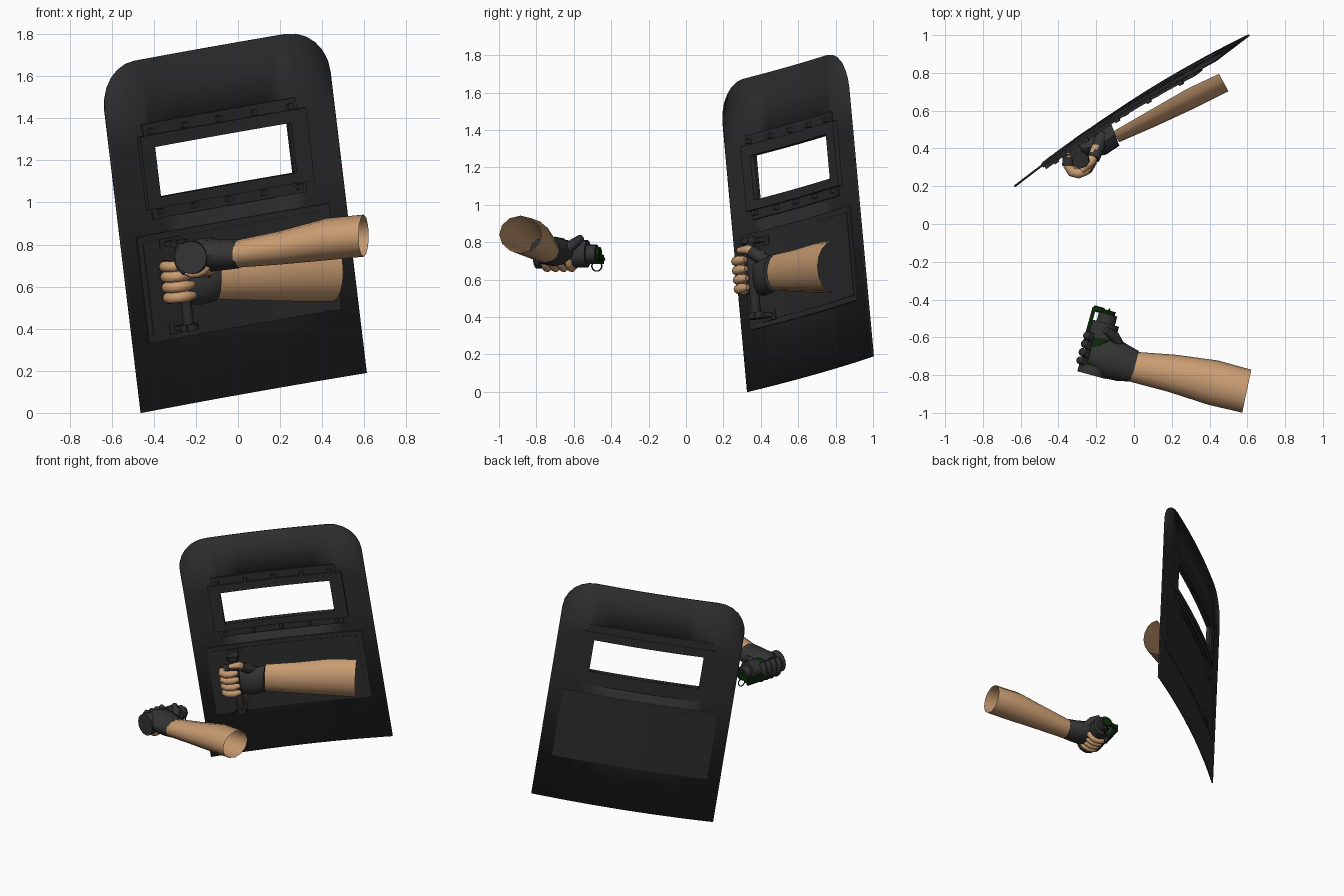
import bpy, bmesh, math
from mathutils import Vector

cube = bpy.data.objects.get("Cube")
if cube:
    bpy.data.objects.remove(cube)


def material(name, rgb):
    m = bpy.data.materials.new(name)
    m.use_nodes = True
    col = (*rgb, 1)
    m.diffuse_color = col
    m.node_tree.nodes["Principled BSDF"].inputs["Base Color"].default_value = col
    return m


BLACK = material("shield_black", (.026, .026, .027))
GLOVE = material("glove_grey", (.034, .034, .035))
SKIN = material("skin", (.58, .33, .165))
GREEN = material("dark_green", (.003, .022, .003))

# Shield frame: a runs across, b up, h towards the holder
ORIGIN = Vector((-.46, .33, 0))
U = Vector((1.07, .67, .19)).normalized()
N = U.cross(Vector((-.17, -.13, 1.47))).normalized()
V = N.cross(U)
W, H, R = 1.277, 1.66, .21
WIN = (.25, 1.02, 1.0, 1.24)


def bend(a):
    return -.035 * (1 - (2 * a / W - 1) ** 2)


def on_shield(a, b, h=0):
    return ORIGIN + U * a + V * b + N * (h + bend(a))


def finish(name, bm, mat):
    bmesh.ops.remove_doubles(bm, verts=bm.verts, dist=.0002)
    bmesh.ops.recalc_face_normals(bm, faces=bm.faces)
    me = bpy.data.meshes.new(name)
    bm.to_mesh(me)
    bm.free()
    return place(name, me, mat)


def place(name, me, mat):
    ob = bpy.data.objects.new(name, me)
    bpy.context.collection.objects.link(ob)
    me.materials.clear()
    me.materials.append(mat)
    bpy.ops.object.select_all(action='DESELECT')
    ob.select_set(True)
    bpy.context.view_layer.objects.active = ob
    bpy.ops.object.shade_smooth_by_angle(angle=math.radians(40))
    return ob


def slab(name, a0, a1, b0, b1, h0, h1, mat=BLACK, steps=1):
    """Box that follows the bend of the shield."""
    bm = bmesh.new()
    prev = None
    for i in range(steps + 1):
        a = a0 + (a1 - a0) * i / steps
        ring = [bm.verts.new(on_shield(a, b, h))
                for b, h in ((b0, h0), (b1, h0), (b1, h1), (b0, h1))]
        if prev:
            for k in range(4):
                j = (k + 1) % 4
                bm.faces.new((prev[k], prev[j], ring[j], ring[k]))
        else:
            bm.faces.new(ring)
        prev = ring
    bm.faces.new(prev)
    return finish(name, bm, mat)


def tube(name, rings, mat, sides=12, half=False, caps=False):
    """Loft of upright ellipses: (x, y, z, half width, half height)."""
    bm = bmesh.new()
    run = Vector(rings[-1][:3]) - Vector(rings[0][:3])
    side = Vector((run.y, -run.x, 0)).normalized()
    count = sides // 2 + 1 if half else sides
    loops = []
    for x, y, z, w, t in rings:
        loop = []
        for k in range(count):
            ang = 2 * math.pi * k / sides - math.pi / 2
            loop.append(bm.verts.new(Vector((x, y, z)) + side * w * math.cos(ang)
                                     + Vector((0, 0, t * math.sin(ang)))))
        loops.append(loop)
    for p, q in zip(loops, loops[1:]):
        for k in range(count - 1 if half else count):
            j = (k + 1) % count
            bm.faces.new((p[k], p[j], q[j], q[k]))
    if caps:
        bm.faces.new(loops[0])
        bm.faces.new(loops[-1])
    return finish(name, bm, mat)


def rod(name, pts, r, mat, res=3, cyclic=False, tip=1):
    """Round bar along a path, converted to a mesh."""
    cu = bpy.data.curves.new(name, 'CURVE')
    cu.dimensions = '3D'
    cu.bevel_depth, cu.bevel_resolution = r, res
    cu.use_fill_caps = True
    sp = cu.splines.new('POLY')
    sp.points.add(len(pts) - 1)
    for p, co in zip(sp.points, pts):
        p.co = (*co, 1)
    sp.points[-1].radius = tip
    sp.use_cyclic_u = cyclic
    tmp = bpy.data.objects.new(name + "_path", cu)
    me = bpy.data.meshes.new_from_object(tmp)
    bpy.data.objects.remove(tmp)
    return place(name, me, mat)


# Shield sheet with rounded top and window opening
arc = [(R - R * math.cos(t), H - R + R * math.sin(t))
       for t in (math.pi / 2 * i / 6 for i in range(7))]
cols = arc + [(a, H) for a in (WIN[0], .4, .52, .638, .76, .88, WIN[1])]
cols += [(W - a, b) for a, b in reversed(arc)]
bm = bmesh.new()
for (a, ta), (c, tc) in zip(cols, cols[1:]):
    inside = WIN[0] - .001 < a and c < WIN[1] + .001
    for i in range(3):
        if i == 1 and inside:
            continue
        lo = (0, WIN[2], WIN[3])[i]
        p, q = (ta, tc) if i == 2 else ((WIN[2], WIN[3])[i],) * 2
        bm.faces.new([bm.verts.new(on_shield(*s)) for s in
                      ((a, lo), (c, lo), (c, q), (a, p))])
shield = finish("shield", bm, BLACK)
mod = shield.modifiers.new("thickness", 'SOLIDIFY')
mod.thickness, mod.offset = .01, 0

# Window frame, clamp strips and bolts
for part, b0, b1 in (("top", WIN[3], 1.3), ("bottom", .95, WIN[2])):
    slab("window_frame_" + part, .17, 1.11, b0, b1, -.012, .03, steps=10)
for part, a0, a1 in (("right", .17, WIN[0]), ("left", WIN[1], 1.11)):
    slab("window_frame_" + part, a0, a1, WIN[2], WIN[3], -.012, .03)
for part, b0, b1, bolt in (("top", 1.3, 1.355, 1.318), ("bottom", .9, .95, .932)):
    slab("window_strip_" + part, .2, 1.07, b0, b1, -.008, .016, steps=10)
    for i in range(5):
        a = .24 + i * .197
        slab("window_bolt_" + part, a - .013, a + .013, bolt - .013, bolt + .013, .01, .038)

# Arm pad
slab("arm_pad", .09, 1.18, .32, .83, -.008, .014, steps=10)
slab("arm_pad_inner", .12, 1.15, .35, .8, .01, .018, steps=10)

# Grip with end brackets
GA, GH = .275, .1
rod("grip_bar", [on_shield(GA, .36, GH), on_shield(GA, .78, GH)], .027, BLACK)
for b in (.36, .765):
    slab("grip_bracket", GA - .035, GA + .035, b, b + .022, -.01, .135)
    rod("grip_collar", [on_shield(GA, b - .005, GH), on_shield(GA, b + .027, GH)], .045, BLACK)
    slab("grip_foot", GA - .06, GA + .06, b - .015, b + .035, -.009, .022)

# Left arm, an open half sleeve resting along the pad
tube("left_forearm", [(-.11, .49, .64, .065, .1), (.08, .6, .65, .09, .115),
                      (.28, .715, .665, .11, .135), (.45, .795, .67, .105, .14)],
     SKIN, 16, half=True)
tube("left_glove", [(-.345, .385, .62, .015, .05), (-.32, .39, .62, .04, .09),
                    (-.26, .4, .62, .05, .105), (-.17, .425, .615, .062, .1),
                    (-.1, .475, .64, .065, .104)], GLOVE, 12, caps=True)

# Left fingers curled round the grip
for i in range(4):
    b = .525 + i * .05
    path = [on_shield(a, b, h) for a, h in
            ((.21, .05), (.185, .085), (.185, .125), (.21, .152), (.25, .162), (.295, .15))]
    rod("left_finger", path, .026, SKIN, tip=.6)
    rod("left_knuckle", path[:2], .031, GLOVE)
rod("left_thumb", [on_shield(.37, .68, .09), on_shield(.31, .725, .14),
                   on_shield(.24, .73, .15)], .026, SKIN, tip=.6)
rod("left_thumb_sleeve", [on_shield(.42, .62, .06), on_shield(.37, .67, .1),
                          on_shield(.325, .712, .133)], .034, GLOVE)

# Right arm
tube("right_forearm", [(-.01, -.755, .755, .08, .065), (.2, -.79, .785, .1, .08),
                       (.42, -.84, .825, .12, .1), (.597, -.885, .842, .116, .1)], SKIN, 12)
tube("right_glove", [(.005, -.753, .756, .083, .069), (-.06, -.735, .752, .1, .073),
                     (-.12, -.71, .75, .112, .078), (-.18, -.7, .755, .1, .075),
                     (-.235, -.69, .76, .06, .05)], GLOVE, 12, caps=True)

# Canister held along its own axis
BASE = Vector((-.225, -.8, .738))
AX = Vector((.26, .95, .0)).normalized()
SIDE = Vector((-AX.y, AX.x, 0))
UP = Vector((0, 0, 1))


def on_can(d, r=0, ang=0):
    return BASE + AX * d + (SIDE * math.cos(ang) + UP * math.sin(ang)) * r


rod("canister_base", [on_can(0), on_can(.05)], .078, GLOVE, 6)
rod("canister_body", [on_can(.05), on_can(.22)], .07, GREEN, 6)
rod("canister_collar", [on_can(.2), on_can(.285)], .073, GLOVE, 6)
rod("canister_neck", [on_can(.28), on_can(.335)], .05, GLOVE, 6)
rod("canister_cap", [on_can(.33), on_can(.355)], .036, GREEN, 2)

# Safety lever: flat strip down the side
bm = bmesh.new()
bmesh.ops.create_cube(bm, size=1)
for v in bm.verts:
    x, y, z = v.co
    v.co = on_can(.25 + .2 * x) + SIDE * (.08 + .02 * y) + UP * (-.03 + .05 * z)
finish("safety_lever", bm, GREEN)
slab_arm = [on_can(.345, .085, -.35), on_can(.345, .03, -.35)]
rod("lever_hinge", slab_arm, .016, GREEN, 1)
rod("pull_ring", [on_can(.335) + UP * -.065 + (AX * math.cos(t) + UP * math.sin(t)) * .028
                  for t in (math.tau * i / 14 for i in range(14))], .004, GREEN, 1, cyclic=True)

# Right fingers wrapping under the canister
for d in (.06, .105, .15, .195):
    path = [on_can(d, .078, -math.radians(t)) for t in range(-50, 171, 22)]
    rod("right_finger_sleeve", path[:6], .022, GLOVE)
    rod("right_finger", path[5:], .02, SKIN, tip=.6)
rod("right_thumb", [Vector((-.08, -.64, .76)), on_can(.23, .085, 2.4),
                    on_can(.25, .085, 1.7)], .028, GLOVE, tip=.7)
